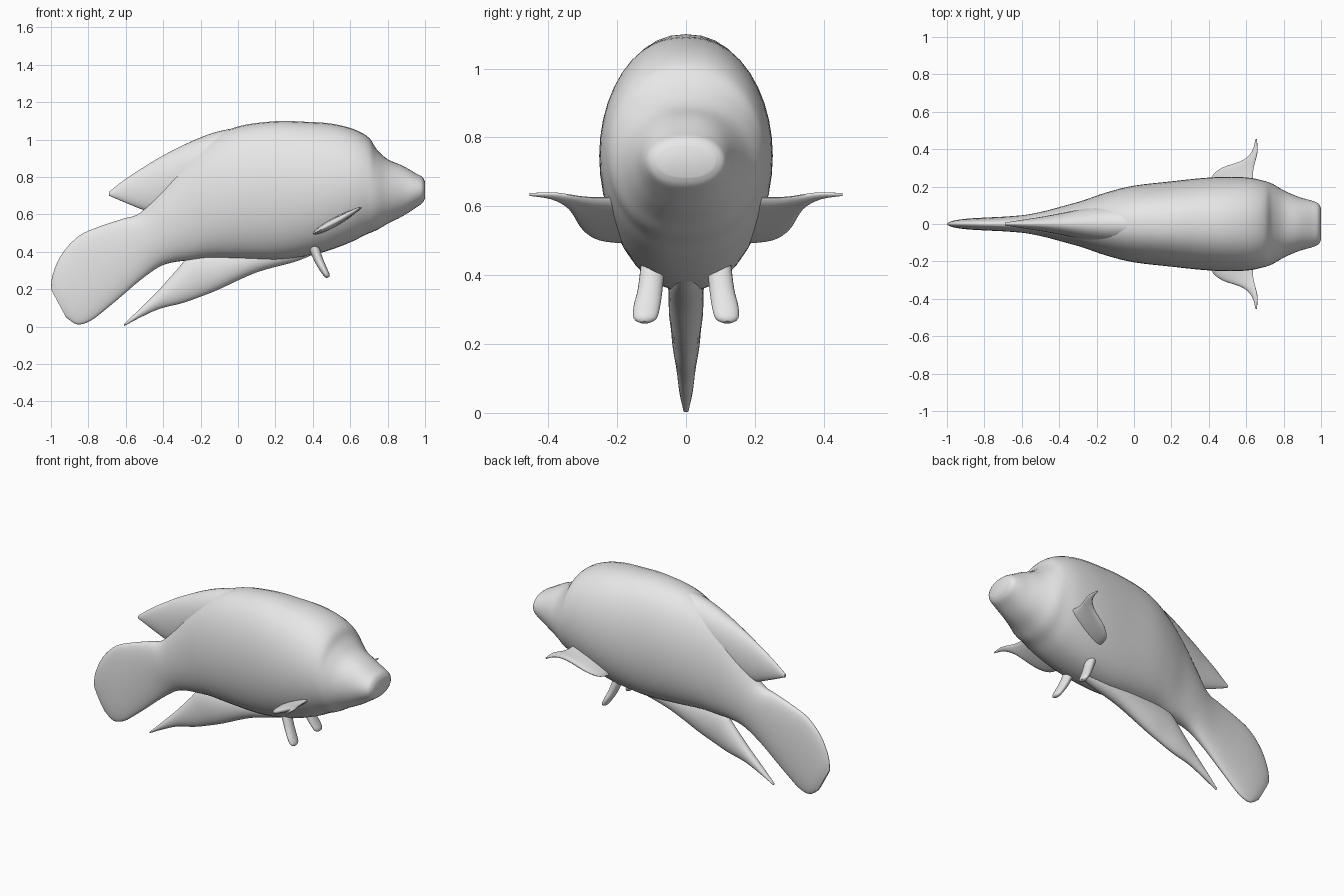
import bpy, bmesh, math
from mathutils import Vector

if "Cube" in bpy.data.objects:
    bpy.data.objects.remove(bpy.data.objects["Cube"])

grey = bpy.data.materials.new("plain grey")
grey.diffuse_color = (0.8, 0.8, 0.8, 1)
grey.use_nodes = True
grey.node_tree.nodes["Principled BSDF"].inputs["Base Color"].default_value = grey.diffuse_color


def smooth_path(p, steps):
    """Catmull-Rom interpolation of station tuples."""
    out = []
    for i in range(len(p) - 1):
        a, b, c, d = p[max(i - 1, 0)], p[i], p[i + 1], p[min(i + 2, len(p) - 1)]
        for s in range(steps):
            t = s / steps
            out.append([0.5 * (2 * B + (C - A) * t + (2 * A - 5 * B + 4 * C - D) * t * t
                               + (3 * B - A - 3 * C + D) * t ** 3)
                        for A, B, C, D in zip(a, b, c, d)])
    return out + [list(p[-1])]


def loft(name, stations, axis, sides=32, power=1.0, steps=4):
    """Rounded sections spanning two edge points, with a half thickness along axis."""
    bm = bmesh.new()
    axis = Vector(axis).normalized()
    rings = []
    for st in smooth_path(stations, steps):
        a, b, h = Vector(st[0:3]), Vector(st[3:6]), max(st[6], 0.002)
        ring = []
        for k in range(sides):
            t = 2 * math.pi * k / sides
            s = math.sin(t)
            w = math.copysign(abs(s) ** power, s) * h
            ring.append(bm.verts.new((a + b) / 2 + (a - b) / 2 * math.cos(t) + axis * w))
        rings.append(ring)
    for r, q in zip(rings, rings[1:]):
        for k in range(sides):
            n = (k + 1) % sides
            bm.faces.new((r[k], r[n], q[n], q[k]))
    bm.faces.new(rings[0])
    bm.faces.new(rings[-1])
    bmesh.ops.recalc_face_normals(bm, faces=bm.faces)
    me = bpy.data.meshes.new(name)
    bm.to_mesh(me)
    bm.free()
    me.materials.append(grey)
    ob = bpy.data.objects.new(name, me)
    bpy.context.collection.objects.link(ob)
    bpy.ops.object.select_all(action='DESELECT')
    ob.select_set(True)
    bpy.context.view_layer.objects.active = ob
    bpy.ops.object.shade_smooth_by_angle(angle=math.radians(50))
    return ob


def upright(rows):
    """Stations on the middle plane: top x, z, bottom x, z, half width."""
    return [(tx, 0, tz, bx, 0, bz, h) for tx, tz, bx, bz, h in rows]


# Body from the snout to the tail fin
loft("body_and_tail", upright([
    (1.0, .775, 1.0, .685, .085), (.985, .80, .985, .66, .11),
    (.95, .82, .95, .635, .125), (.88, .86, .88, .59, .145),
    (.80, .895, .80, .55, .18), (.74, .95, .74, .515, .215),
    (.70, 1.01, .68, .49, .232), (.62, 1.055, .60, .45, .248),
    (.50, 1.085, .48, .405, .252), (.36, 1.095, .36, .375, .245),
    (.20, 1.098, .20, .355, .228), (0, 1.07, 0, .36, .205),
    (-.15, 1.0, -.15, .365, .168), (-.30, .88, -.25, .355, .125),
    (-.42, .73, -.34, .345, .095), (-.52, .61, -.42, .32, .07),
    (-.62, .575, -.52, .25, .05), (-.74, .535, -.62, .165, .04),
    (-.85, .485, -.71, .09, .035), (-.94, .39, -.79, .03, .03),
    (-.99, .28, -.86, .012, .022), (-1.0, .20, -.92, .05, .01)]),
    (0, 1, 0), sides=40, power=0.87)

# Fin along the back, ending in a point
loft("dorsal_fin", upright([
    (.10, 1.08, .10, .80, .10), (-.10, 1.045, -.10, .75, .10),
    (-.25, .99, -.25, .70, .085), (-.40, .915, -.36, .62, .06),
    (-.50, .855, -.47, .615, .04), (-.60, .79, -.56, .645, .025),
    (-.69, .72, -.69, .70, .008)]), (0, 1, 0))

# Fin under the belly, sweeping back to a point
loft("anal_fin", upright([
    (.40, .40, .40, .385, .02), (.28, .42, .30, .345, .04),
    (.10, .42, .10, .29, .05), (-.10, .41, -.10, .20, .05),
    (-.25, .38, -.20, .16, .045), (-.33, .30, -.30, .125, .04),
    (-.42, .20, -.42, .095, .03), (-.52, .10, -.53, .045, .02),
    (-.61, .012, -.61, .002, .008)]), (0, 1, 0))


def fin_z(x):
    return .635 - .55 * (.655 - x)


# Paired side fins and belly fins
for side, s in (("left", 1), ("right", -1)):
    loft("pectoral_fin_" + side, [
        (a, s * y, fin_z(a), b, s * y, fin_z(b), h) for y, a, b, h in (
            (.17, .64, .40, .025), (.25, .635, .415, .02), (.30, .64, .47, .016),
            (.34, .65, .58, .012), (.39, .66, .632, .008), (.455, .657, .65, .004))],
        (-.48, 0, .88), sides=20)
    loft("pelvic_fin_" + side, [
        (x, s * y0, z, x, s * y1, z, h) for x, z, y0, y1, h in (
            (.40, .44, .06, .13, .028), (.43, .36, .068, .14, .024),
            (.455, .31, .075, .152, .02), (.475, .275, .085, .152, .016),
            (.482, .263, .105, .135, .008))],
        (.9, 0, .45), sides=20)
